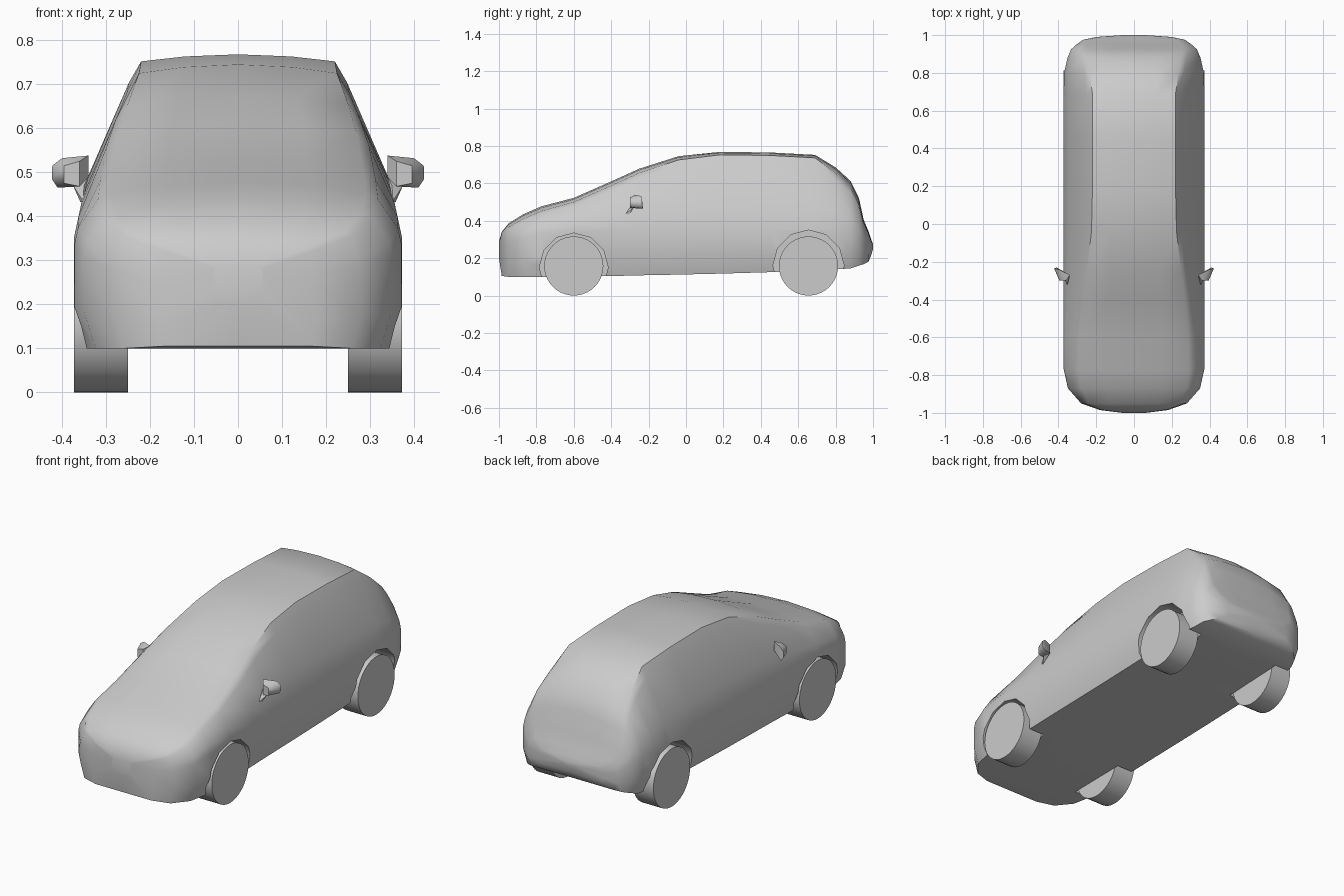
import bpy, bmesh, math
from mathutils import Matrix, Vector

if "Cube" in bpy.data.objects:
    bpy.data.objects.remove(bpy.data.objects["Cube"])

grey = bpy.data.materials.new("plain_grey")
grey.use_nodes = True
grey.diffuse_color = (0.6, 0.6, 0.6, 1)
grey.node_tree.nodes["Principled BSDF"].inputs["Base Color"].default_value = (0.6, 0.6, 0.6, 1)


def finish(name, bm):
    bmesh.ops.recalc_face_normals(bm, faces=bm.faces)
    mesh = bpy.data.meshes.new(name)
    bm.to_mesh(mesh)
    bm.free()
    mesh.materials.append(grey)
    obj = bpy.data.objects.new(name, mesh)
    bpy.context.collection.objects.link(obj)
    return obj


def smooth(obj, degrees):
    bpy.ops.object.select_all(action="DESELECT")
    obj.select_set(True)
    bpy.context.view_layer.objects.active = obj
    bpy.ops.object.shade_smooth_by_angle(angle=math.radians(degrees))


def disc(name, x0, x1, y, z, radius, sides):
    """Cylinder lying along x."""
    bm = bmesh.new()
    place = Matrix.Translation(((x0 + x1) / 2, y, z)) @ Matrix.Rotation(math.pi / 2, 4, "Y")
    bmesh.ops.create_cone(bm, cap_ends=True, segments=sides, radius1=radius, radius2=radius,
                          depth=abs(x1 - x0), matrix=place)
    return finish(name, bm)


def hull(name, points, side):
    bm = bmesh.new()
    for x, y, z in points:
        bm.verts.new((x * side, y, z))
    bmesh.ops.convex_hull(bm, input=bm.verts)
    return finish(name, bm)


# Body stations: y, top height, bottom height, half width, crease half width, crown drop
STATIONS = [
    (-1.0, .29, .2, .06, .05, .005), (-.985, .34, .105, .18, .16, .01),
    (-.95, .385, .1, .28, .24, .02), (-.87, .435, .1, .35, .28, .025),
    (-.77, .478, .1, .372, .29, .025), (-.6, .522, .102, .373, .285, .022),
    (-.4, .61, .104, .373, .27, .022), (-.25, .678, .108, .373, .25, .022),
    (-.04, .745, .112, .373, .225, .02), (.18, .768, .117, .373, .22, .016),
    (.45, .765, .125, .373, .22, .016), (.69, .752, .136, .373, .22, .016),
    (.8, .685, .14, .37, .235, .03), (.88, .612, .145, .352, .25, .035),
    (.925, .52, .16, .333, .26, .035), (.95, .405, .168, .305, .25, .015),
    (.975, .345, .18, .27, .23, .01), (.99, .3, .215, .2, .17, .008),
    (1.0, .275, .25, .06, .05, .003)]


def half_section(y, top, low, wide, crease, drop):
    """Points from the top centre, round one side, to the bottom centre."""
    waist = min(.35, low + .62 * (top - low))
    sill = low + .4 * (waist - low)
    edge = top - drop
    rail = edge - .12 * (edge - waist)
    shoulder = waist + .37 * (rail - waist)
    tuck = .028 * min(1, (shoulder - waist) / .13)
    k = min(1, wide / .373)
    rail_x = crease + min(.028, .4 * (wide - crease))
    return [(0, top), (crease * .55, top - drop * .3), (crease, edge), (rail_x, rail),
            (wide - tuck, shoulder), (wide, waist), (wide, sill), (wide - .028 * k, low), (0, low)]


bm = bmesh.new()
rings = []
for station in STATIONS:
    half = half_section(*station)
    loop = half + [(-x, z) for x, z in half[-2:0:-1]]
    rings.append([bm.verts.new((x, station[0], z)) for x, z in loop])
for a, b in zip(rings, rings[1:]):
    for i in range(len(a)):
        j = (i + 1) % len(a)
        bm.faces.new((a[i], a[j], b[j], b[i]))
bm.faces.new(rings[0])
bm.faces.new(rings[-1])
body = finish("body", bm)

# Wheels and wheel arches
for end, y, arch_z, arch_r in (("front", -.6, .15, .184), ("rear", .655, .16, .19)):
    for side, s in (("left", 1), ("right", -1)):
        cutter = disc("arch_cutter", s * .25, s * .5, y, arch_z, arch_r, 12)
        cutter.hide_render = True
        cut = body.modifiers.new("arch", "BOOLEAN")
        cut.operation = "DIFFERENCE"
        cut.solver = "EXACT"
        cut.object = cutter
        bpy.context.view_layer.objects.active = body
        bpy.ops.object.modifier_apply(modifier=cut.name)
        bpy.data.objects.remove(cutter)
        smooth(disc(f"{end}_{side}_wheel", s * .25, s * .373, y, .158, .158, 40), 40)
smooth(body, 45)

# Door mirrors: angled housing on a thin foot
HOUSING = [(.34, -.27, .538), (.34, -.27, .488), (.36, -.3, .468), (.36, -.3, .525),
           (.395, -.3, .475), (.395, -.3, .515), (.41, -.23, .465), (.423, -.235, .485),
           (.422, -.235, .515), (.4, -.24, .532)]
FOOT = [(.34, -.27, .49), (.35, -.3, .47), (.375, -.28, .47), (.352, -.325, .435),
        (.358, -.305, .432)]
for side, s in (("left", 1), ("right", -1)):
    smooth(hull(f"{side}_mirror_housing", HOUSING, s), 50)
    smooth(hull(f"{side}_mirror_foot", FOOT, s), 30)
